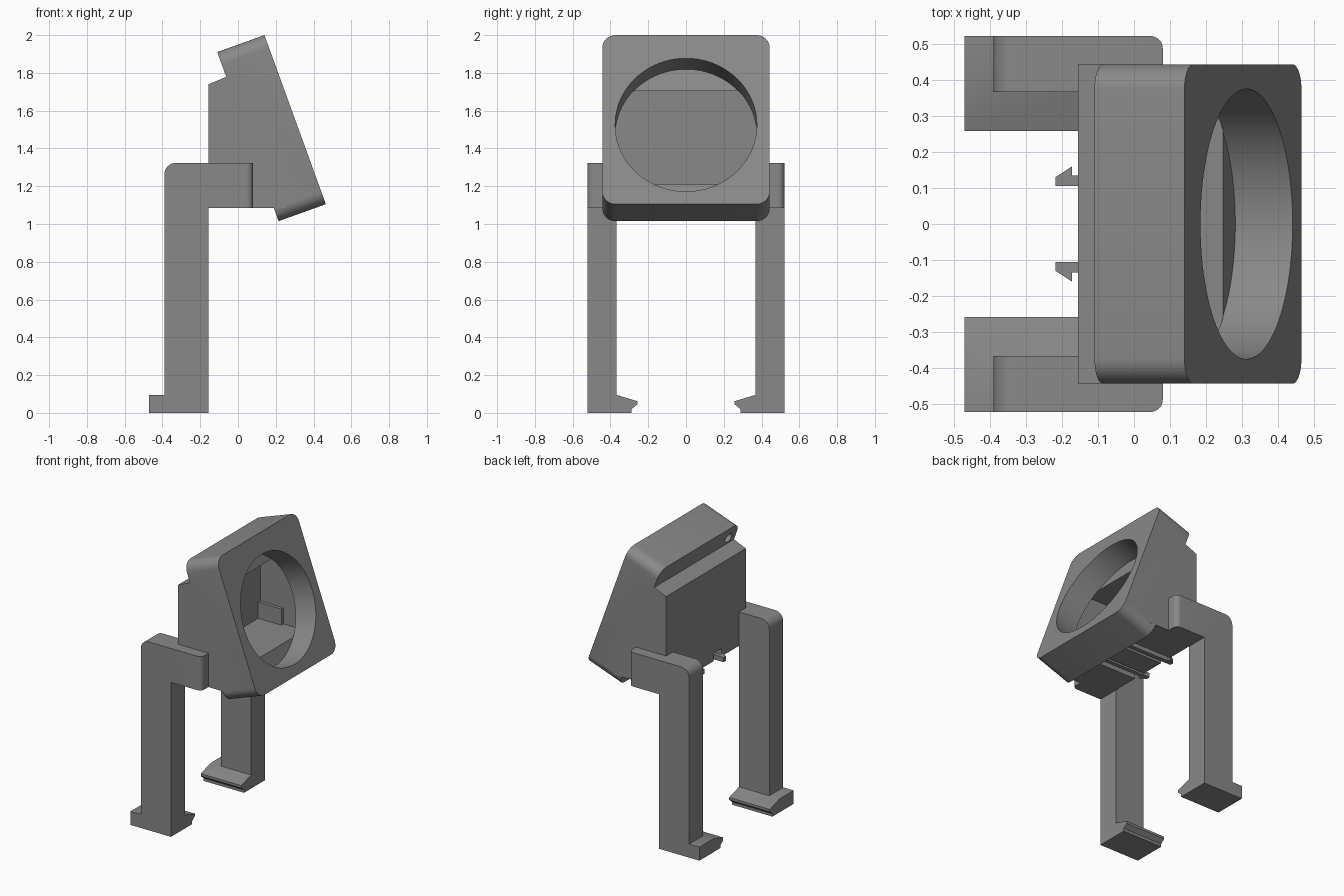
import bpy, bmesh, math
from mathutils import Matrix, Vector

if "Cube" in bpy.data.objects:
    bpy.data.objects.remove(bpy.data.objects["Cube"])

grey = bpy.data.materials.new("mid_grey")
grey.diffuse_color = (0.25, 0.25, 0.25, 1)
grey.use_nodes = True
grey.node_tree.nodes["Principled BSDF"].inputs["Base Color"].default_value = grey.diffuse_color


def prism(name, pts, lo, hi, plane="xz"):
    """Extrude a closed outline from lo to hi along the axis missing from plane."""
    place = {"xz": lambda a, b, c: (a, c, b),
             "yz": lambda a, b, c: (c, a, b),
             "xy": lambda a, b, c: (a, b, c)}[plane]
    bm = bmesh.new()
    face = bm.faces.new([bm.verts.new(place(a, b, lo)) for a, b in pts])
    ext = bmesh.ops.extrude_face_region(bm, geom=[face])["geom"]
    shift = Vector(place(0, 0, hi - lo))
    bmesh.ops.translate(bm, vec=shift, verts=[v for v in ext if isinstance(v, bmesh.types.BMVert)])
    bmesh.ops.recalc_face_normals(bm, faces=bm.faces)
    return finish(name, bm)


def finish(name, bm):
    me = bpy.data.meshes.new(name)
    bm.to_mesh(me)
    bm.free()
    me.materials.append(grey)
    ob = bpy.data.objects.new(name, me)
    bpy.context.collection.objects.link(ob)
    return ob


def round_edges(ob, radius, test, segments=8):
    """Bevel the edges whose two end points pass the test."""
    bm = bmesh.new()
    bm.from_mesh(ob.data)
    edges = [e for e in bm.edges if test(e.verts[0].co, e.verts[1].co)]
    bmesh.ops.bevel(bm, geom=edges, offset=radius, segments=segments, profile=0.5, affect="EDGES")
    bm.to_mesh(ob.data)
    bm.free()


def cylinder(name, centre, axis, radius, length, sides=64):
    bm = bmesh.new()
    bmesh.ops.create_cone(bm, cap_ends=True, segments=sides, radius1=radius, radius2=radius, depth=length)
    rot = Vector((0, 0, 1)).rotation_difference(axis).to_matrix().to_4x4()
    bmesh.ops.transform(bm, matrix=Matrix.Translation(centre) @ rot, verts=bm.verts)
    return finish(name, bm)


def boolean(ob, other, operation):
    mod = ob.modifiers.new(operation.lower(), "BOOLEAN")
    mod.operation, mod.object, mod.solver = operation, other, "EXACT"
    bpy.context.view_layer.objects.active = ob
    bpy.ops.object.modifier_apply(modifier=mod.name)
    bpy.data.objects.remove(other)


def smooth(ob):
    bpy.ops.object.select_all(action="DESELECT")
    ob.select_set(True)
    bpy.context.view_layer.objects.active = ob
    bpy.ops.object.shade_smooth_by_angle(angle=math.radians(30))


HALF = 0.443                                      # half width of the head
tilt = math.radians(20)
normal = Vector((math.cos(tilt), 0, math.sin(tilt)))


def face_x(z, depth=0.0):
    """x on a plane parallel to the tilted front, at a depth behind it."""
    return 0.14 + (2 - z) * math.tan(tilt) - depth / math.cos(tilt)


# Tilted front plate with rounded corners
head = prism("head", [(0.14, 2), (0.465, 1.105), (0.215, 1.015), (-0.11, 1.91)], -HALF, HALF)
round_edges(head, 0.07, lambda a, b: abs(a.y - b.y) < 1e-5 and abs((b - a).dot(normal)) > 0.2)

# Wedge body behind the plate
body = prism("body", [(-0.155, 1.085), (0.25, 1.085), (0.25, 1.3), (0.0, 1.81),
                      (-0.06, 1.78), (-0.155, 1.74)], -HALF, HALF)
boolean(body, prism("trim", [(face_x(z, d), z) for z, d in
                             ((1.0, 0.2), (1.0, 0.9), (1.95, 0.9), (1.95, 0.2))], -1, 1), "INTERSECT")
boolean(head, body, "UNION")

# Round opening, inner chamber, cable hole and clip slots
mid = Vector((face_x(1.525), 0, 1.525))
boolean(head, cylinder("opening", mid, normal, 0.375, 0.34, 96), "DIFFERENCE")
boolean(head, prism("chamber", [(-0.1, 1.21), (face_x(1.21, 0.168), 1.21),
                                (face_x(1.705, 0.168), 1.705), (-0.1, 1.705)], -0.39, 0.39), "DIFFERENCE")
boolean(head, cylinder("cable_hole", Vector((-0.08, -0.36, 1.825)), normal, 0.035, 0.2, 24), "DIFFERENCE")
for s in (-1, 1):
    lo, hi = sorted((s * 0.085, s * 0.175))
    boolean(head, prism("slot", [(-0.3, 1.0), (0.15, 1.0), (0.15, 1.14), (-0.3, 1.14)], lo, hi), "DIFFERENCE")
smooth(head)

for s, side in ((-1, "front"), (1, "back")):
    # Bent leg reaching forward along the head
    lo, hi = sorted((s * 0.367, s * 0.522))
    leg = prism(side + "_leg", [(-0.39, 0), (-0.155, 0), (-0.155, 1.085), (0.08, 1.085),
                                (0.08, 1.323), (-0.39, 1.323)], lo, hi)
    round_edges(leg, 0.06, lambda a, b: min(a.z, b.z) > 1.3 and max(a.x, b.x) < -0.3)
    round_edges(leg, 0.035, lambda a, b: min(a.x, b.x) > 0.07 and min(a.y * s, b.y * s) > 0.5)

    # Hooked foot
    foot = prism(side + "_foot", [(s * y, z) for y, z in
                 ((0.522, 0), (0.288, 0), (0.288, 0.02), (0.258, 0.045), (0.258, 0.062),
                  (0.367, 0.095), (0.522, 0.095))], -0.47, -0.155, "yz")
    boolean(leg, foot, "UNION")
    smooth(leg)

    # Barbed clip under the head
    prism(side + "_clip", [(x, s * y) for x, y in
          ((0.16, 0.105), (-0.218, 0.105), (-0.218, 0.13), (-0.172, 0.16),
           (-0.172, 0.135), (0.16, 0.135))], 1.087, 1.12, "xy")
